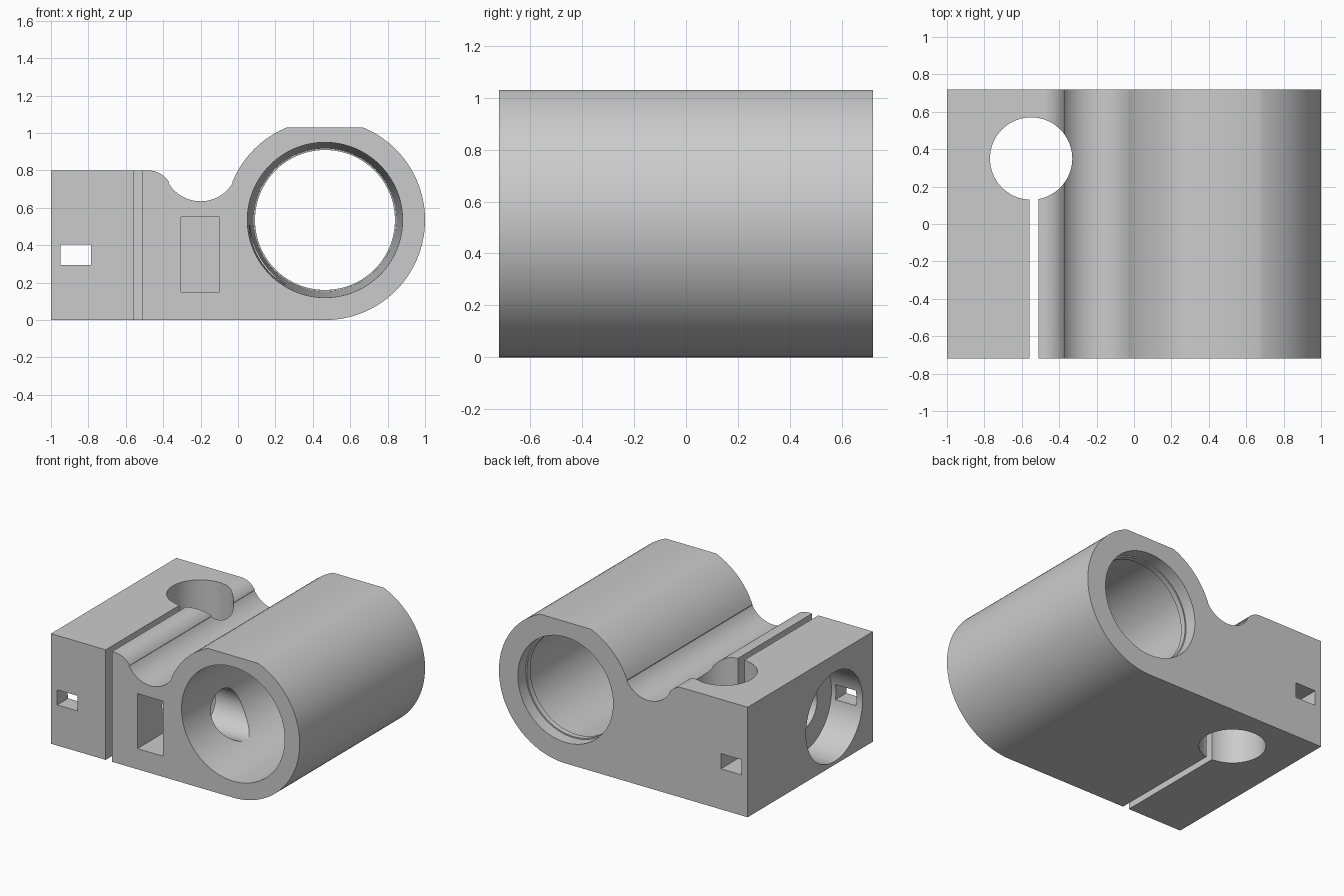
import bpy
import bmesh
from math import radians, sin, cos, pi, atan2
from mathutils import Matrix

cube = bpy.data.objects.get("Cube")
if cube:
    bpy.data.objects.remove(cube, do_unlink=True)

HALF = 0.72                      # half of the body depth
BORE = (0.465, 0.535)            # centre of the large bore (x, z)
SCREW = (-0.275, 0.35)           # clamp screw axis (y, z)

grey = bpy.data.materials.new("light grey")
grey.use_nodes = True
colour = (0.6, 0.6, 0.6, 1)
grey.diffuse_color = colour
grey.node_tree.nodes["Principled BSDF"].inputs["Base Color"].default_value = colour


def make(name, bm):
    bmesh.ops.recalc_face_normals(bm, faces=bm.faces)
    mesh = bpy.data.meshes.new(name)
    bm.to_mesh(mesh)
    bm.free()
    obj = bpy.data.objects.new(name, mesh)
    bpy.context.collection.objects.link(obj)
    mesh.materials.append(grey)
    return obj


def arc(centre, r, a0, a1, n):
    return [(centre[0] + r * cos(a0 + (a1 - a0) * i / n),
             centre[1] + r * sin(a0 + (a1 - a0) * i / n)) for i in range(n + 1)]


def box(name, x, y, z):
    bm = bmesh.new()
    bmesh.ops.create_cube(bm, size=1)
    for v in bm.verts:
        v.co = [lo + (c + 0.5) * (hi - lo) for c, (lo, hi) in zip(v.co, (x, y, z))]
    return make(name, bm)


def lathe(name, rings, place, n=96):
    """Closed round solid from (radius, height) rings, moved by a matrix."""
    bm = bmesh.new()
    loops = [[bm.verts.new((r * cos(2 * pi * i / n), r * sin(2 * pi * i / n), h))
              for i in range(n)] for r, h in rings]
    for a, b in zip(loops, loops[1:]):
        for i in range(n):
            j = (i + 1) % n
            bm.faces.new((a[i], a[j], b[j], b[i]))
    bm.faces.new(loops[0])
    bm.faces.new(loops[-1])
    bm.transform(place)
    return make(name, bm)


# Body: block, saddle groove and round barrel with a flat top
top_angle = atan2(0.495, 0.203)
join_angle = pi - atan2(0.203, 0.495)
outline = [(-1, 0)]
outline += arc(BORE, 0.535, -pi / 2, top_angle, 60)
outline += arc(BORE, 0.535, pi - top_angle, join_angle, 18)
outline += arc((-0.2, 0.835), 0.2, radians(-31), radians(-149), 24)
outline += arc((-0.48, 0.67), 0.13, radians(31), pi / 2, 12)
outline += [(-1, 0.8)]
bm = bmesh.new()
face = bm.faces.new([bm.verts.new((x, -HALF, z)) for x, z in outline])
moved = bmesh.ops.extrude_face_region(bm, geom=[face])["geom"]
bmesh.ops.translate(bm, vec=(0, 2 * HALF, 0),
                    verts=[v for v in moved if isinstance(v, bmesh.types.BMVert)])
body = make("clamp_body", bm)

# Cutters
along_y = Matrix.Translation((BORE[0], 0, BORE[1])) @ Matrix.Rotation(-pi / 2, 4, "X")
along_x = Matrix.Translation((0, *SCREW)) @ Matrix.Rotation(pi / 2, 4, "Y")
upright = Matrix.Translation((-0.55, 0.35, 0))
cutters = [
    # tapered bore with a thin lip near the back
    lathe("bore_cutter", [(0.416, -0.75), (0.415, -HALF), (0.382, 0.59), (0.374, 0.59),
                          (0.374, 0.63), (0.383, 0.63), (0.383, 0.75)], along_y, 128),
    lathe("rod_hole_cutter", [(0.22, -0.1), (0.22, 1)], upright),
    box("clamp_slit_cutter", (-0.56, -0.51), (-0.8, 0.3), (-0.1, 1)),
    # screw head recess and screw hole reaching the bore
    lathe("head_recess_cutter", [(0.325, -1.1), (0.325, -0.75)], along_x),
    lathe("screw_hole_cutter", [(0.16, -0.9), (0.16, 0.3)], along_x, 64),
    box("nut_pocket_cutter", (-0.305, -0.1), (-0.8, -0.07), (0.15, 0.55)),
    box("tie_slot_cutter", (-0.95, -0.785), (-0.8, 0.8), (0.295, 0.405)),
]
for cutter in cutters:
    cutter.hide_render = True
    mod = body.modifiers.new(cutter.name, "BOOLEAN")
    mod.operation = "DIFFERENCE"
    mod.solver = "EXACT"
    mod.object = cutter

# Bake the cuts and drop the helpers
graph = bpy.context.evaluated_depsgraph_get()
cut_mesh = bpy.data.meshes.new_from_object(body.evaluated_get(graph))
body.modifiers.clear()
body.data = cut_mesh
for cutter in cutters:
    bpy.data.objects.remove(cutter, do_unlink=True)

for obj in bpy.context.selected_objects:
    obj.select_set(False)
body.select_set(True)
bpy.context.view_layer.objects.active = body
bpy.ops.object.shade_smooth_by_angle(angle=radians(25))
